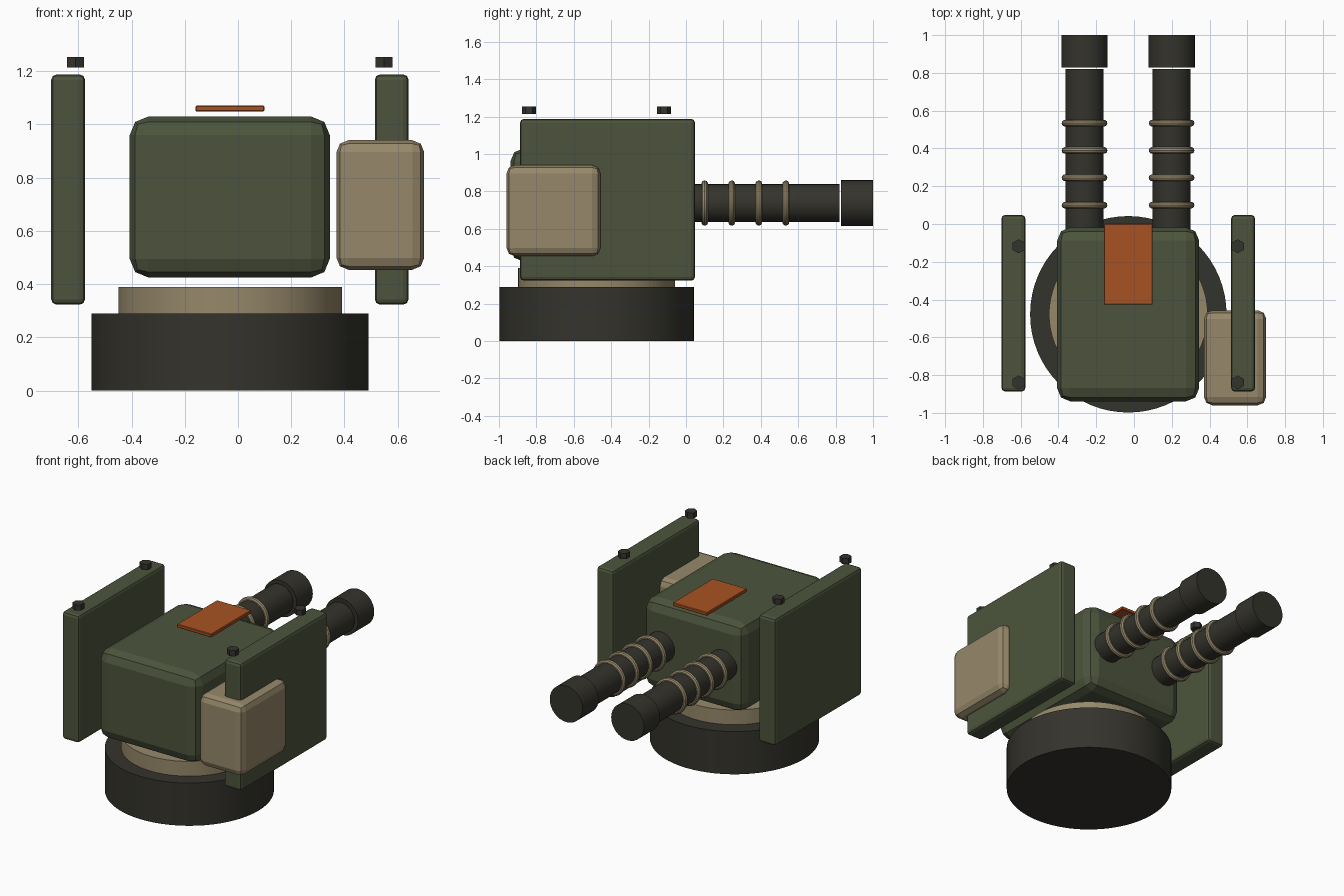
import bpy, math

if "Cube" in bpy.data.objects:
    bpy.data.objects.remove(bpy.data.objects["Cube"])


def mat(name, rgb):
    m = bpy.data.materials.new(name)
    lin = [((c / 255 + 0.055) / 1.055) ** 2.4 for c in rgb]
    m.diffuse_color = (*lin, 1)
    m.use_nodes = True
    m.node_tree.nodes["Principled BSDF"].inputs["Base Color"].default_value = m.diffuse_color
    return m


GREEN = mat("olive green", (76, 84, 60))
TAN = mat("tan", (150, 136, 106))
DARK = mat("dark grey", (52, 51, 44))
ORANGE = mat("burnt orange", (168, 82, 34))


def finish(name, m, smooth=True):
    o = bpy.context.object
    o.name = name
    o.data.materials.append(m)
    if smooth:
        bpy.ops.object.shade_smooth_by_angle(angle=math.radians(30))
    return o


def box(name, lo, hi, m, bevel=0.0, segments=2):
    bpy.ops.mesh.primitive_cube_add(size=1, location=[(a + b) / 2 for a, b in zip(lo, hi)])
    o = bpy.context.object
    o.scale = [b - a for a, b in zip(lo, hi)]
    bpy.ops.object.transform_apply(location=False, rotation=False, scale=True)
    if bevel:
        b = o.modifiers.new("bevel", "BEVEL")
        b.width, b.segments = bevel, segments
    return finish(name, m, smooth=False)


def cyl(name, r, depth, loc, m, verts=48, rot=(0, 0, 0)):
    bpy.ops.mesh.primitive_cylinder_add(vertices=verts, radius=r, depth=depth, location=loc, rotation=rot)
    return finish(name, m)


ALONG_Y = (math.pi / 2, 0, 0)

# Round base and turning collar
cyl("base", 0.52, 0.29, (-0.03, -0.478, 0.145), DARK, 64)
cyl("collar", 0.42, 0.12, (-0.03, -0.478, 0.33), TAN, 64)

# Turret body with roof hatch
box("body", (-0.407, -0.939, 0.425), (0.345, -0.018, 1.03), GREEN, 0.07)
box("roof_hatch", (-0.16, -0.427, 1.048), (0.099, 0.002, 1.071), ORANGE, 0.004, 1)

# Side armour plates with bolts on top
for side, x0, bx in (("left", -0.702, -0.611), ("right", 0.514, 0.549)):
    box(side + "_armour", (x0, -0.887, 0.323), (x0 + 0.127, 0.048, 1.188), GREEN, 0.02)
    for i, y in enumerate((-0.839, -0.118)):
        cyl(f"{side}_bolt_{i}", 0.037, 0.038, (bx, y, 1.234), DARK, 6)

# Ammunition box
box("ammo_box", (0.37, -0.96, 0.454), (0.70, -0.457, 0.941), TAN, 0.045)

# Twin barrels with cooling rings and muzzles
for side, x in (("left", -0.262), ("right", 0.199)):
    cyl(side + "_barrel", 0.101, 0.868, (x, 0.386, 0.738), DARK, 32, ALONG_Y)
    cyl(side + "_muzzle", 0.123, 0.172, (x, 0.914, 0.738), DARK, 32, ALONG_Y)
    for i in range(4):
        bpy.ops.mesh.primitive_torus_add(
            major_radius=0.103, minor_radius=0.018, major_segments=32, minor_segments=10,
            location=(x, 0.1 + 0.1447 * i, 0.738), rotation=ALONG_Y)
        finish(f"{side}_ring_{i}", TAN)
